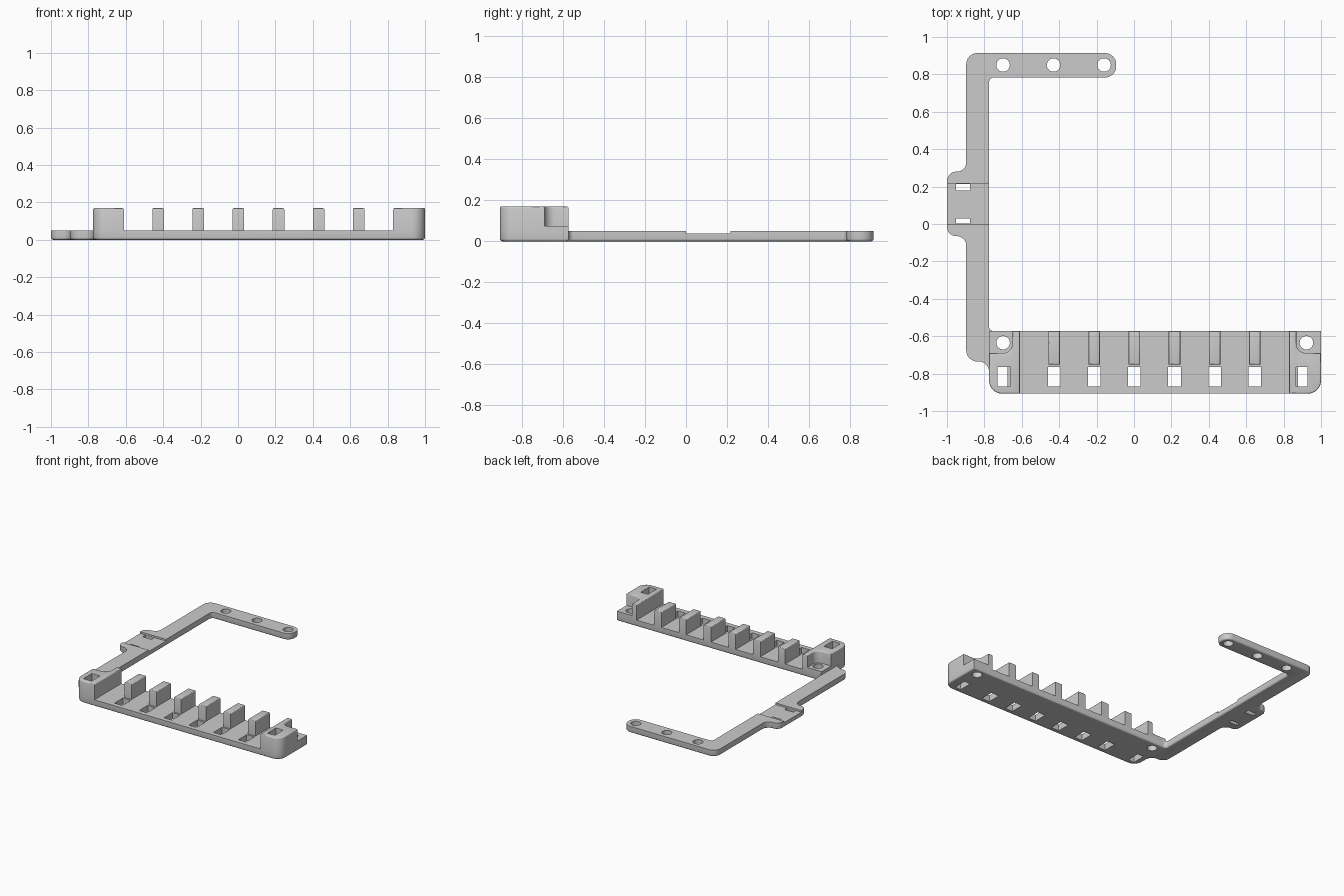
import bpy, bmesh, math
from mathutils import Vector

if "Cube" in bpy.data.objects:
    bpy.data.objects.remove(bpy.data.objects["Cube"], do_unlink=True)

GREY = (0.6, 0.6, 0.6, 1)
mat = bpy.data.materials.new("plain grey")
mat.use_nodes = True
mat.diffuse_color = GREY
mat.node_tree.nodes["Principled BSDF"].inputs["Base Color"].default_value = GREY

PLATE, PAD, TOP = 0.05, 0.075, 0.17
FRONT, BACK = -0.907, -0.573


def rounded(corners, steps=8):
    """Outline from right-angled (x, y, radius) corners."""
    pts = []
    for i, (x, y, r) in enumerate(corners):
        p = Vector((x, y))
        if r == 0:
            pts.append(p)
            continue
        u = (Vector(corners[i - 1][:2]) - p).normalized()
        v = (Vector(corners[(i + 1) % len(corners)][:2]) - p).normalized()
        c = p + (u + v) * r
        for k in range(steps + 1):
            t = math.pi / 2 * k / steps
            pts.append(c - (v * math.cos(t) + u * math.sin(t)) * r)
    return pts


def rect(x0, x1, y0, y1):
    return rounded([(x0, y0, 0), (x1, y0, 0), (x1, y1, 0), (x0, y1, 0)])


def hole(x, y, r=0.036, sides=32):
    angles = [math.tau * k / sides for k in range(sides)]
    return [Vector((x + r * math.cos(a), y + r * math.sin(a))) for a in angles]


def prism(name, outlines, z0, z1, bevel=0, bevel_z=None):
    """Extrude outlines from z0 to z1, rounding the rim at bevel_z."""
    bm = bmesh.new()
    for pts in outlines:
        low, high = [[bm.verts.new((p.x, p.y, z)) for p in pts] for z in (z0, z1)]
        bm.faces.new(low[::-1])
        bm.faces.new(high)
        for i in range(len(pts)):
            bm.faces.new((low[i - 1], low[i], high[i], high[i - 1]))
    bmesh.ops.recalc_face_normals(bm, faces=bm.faces)
    if bevel:
        rim = [e for e in bm.edges if all(abs(v.co.z - bevel_z) < 1e-5 for v in e.verts)]
        bmesh.ops.bevel(bm, geom=rim, offset=bevel, segments=3, profile=0.5, affect='EDGES')
    mesh = bpy.data.meshes.new(name)
    bm.to_mesh(mesh)
    bm.free()
    mesh.materials.append(mat)
    obj = bpy.data.objects.new(name, mesh)
    bpy.context.collection.objects.link(obj)
    return obj


def cut(obj, outlines, z0=-0.1, z1=0.3):
    """Subtract prisms from an object and remove the cutter."""
    cutter = prism("cutter", outlines, z0, z1)
    cutter.hide_render = True
    mod = obj.modifiers.new("cut", 'BOOLEAN')
    mod.operation, mod.solver, mod.object = 'DIFFERENCE', 'EXACT', cutter
    bpy.context.view_layer.update()
    done = bpy.data.meshes.new_from_object(
        obj.evaluated_get(bpy.context.evaluated_depsgraph_get()))
    obj.modifiers.clear()
    obj.data = done
    bpy.data.objects.remove(cutter, do_unlink=True)


parts = []
rib_xs = [-0.427 + 0.2145 * i for i in range(6)]
screw_holes = [hole(-0.7, -0.635), hole(0.922, -0.635)]

# Base plate, side arm, clip tab and end arm in one outline
s = 0.05
frame = prism("base_frame", [rounded([
    (-0.775, FRONT, 0.07), (1, FRONT, 0.07), (1, BACK, 0), (-0.775, BACK, 0.025),
    (-0.775, 0.783, 0.025), (-0.095, 0.783, 0.06), (-0.095, 0.914, 0.06),
    (-0.897, 0.914, 0.06), (-0.897, 0.28, s), (-1, 0.28, s), (-1, -0.065, s),
    (-0.897, -0.065, s), (-0.897, -0.735, 0.06), (-0.775, -0.735, 0.055)])],
    0, PLATE, 0.012, 0)
slots = [rect(x - 0.034, x + 0.034, -0.87, -0.765) for x in rib_xs]
slots += [rect(-0.73, -0.677, -0.87, -0.765), rect(0.877, 0.928, -0.87, -0.765)]
arm_holes = [hole(x, 0.85) for x in (-0.7, -0.43, -0.16)]
tab_slots = [rect(-0.952, -0.877, 0.18, 0.215), rect(-0.952, -0.877, 0.002, 0.03)]
cut(frame, slots + screw_holes + arm_holes + tab_slots)
cut(frame, [rect(-1.1, -0.74, 0, 0.217)], 0.037, 0.2)
parts.append(frame)

# End blocks, each with a rounded notch at the outer back corner
ends = [("right_end_block", -0.775, -0.61, -0.65, -0.73, -0.66),
        ("left_end_block", 1, 0.83, 0.868, 0.865, 0.928)]
for name, outer, inner, wall, slot0, slot1 in ends:
    block = prism(name, [rounded([
        (outer, FRONT, 0.07), (inner, FRONT, 0), (inner, BACK, 0), (wall, BACK, 0),
        (wall, -0.69, 0.05), (outer, -0.69, 0)])], PLATE, TOP, 0.008, TOP)
    cut(block, [rect(slot0, slot1, -0.87, -0.765)])
    pad = prism(name.replace("end_block", "screw_pad"),
                [rect(min(outer, wall), max(outer, wall), -0.69, BACK)], PLATE, PAD)
    cut(pad, screw_holes)
    parts += [block, pad]

# Row of dividing ribs
for i, x in enumerate(rib_xs):
    parts.append(prism(f"rib_{i + 1}", [rect(x - 0.031, x + 0.031, -0.752, BACK)],
                       PLATE, TOP, 0.008, TOP))

# Smooth the fillets while keeping edges crisp
bpy.ops.object.select_all(action='DESELECT')
for obj in parts:
    obj.select_set(True)
bpy.context.view_layer.objects.active = frame
bpy.ops.object.shade_smooth_by_angle(angle=math.radians(32))
